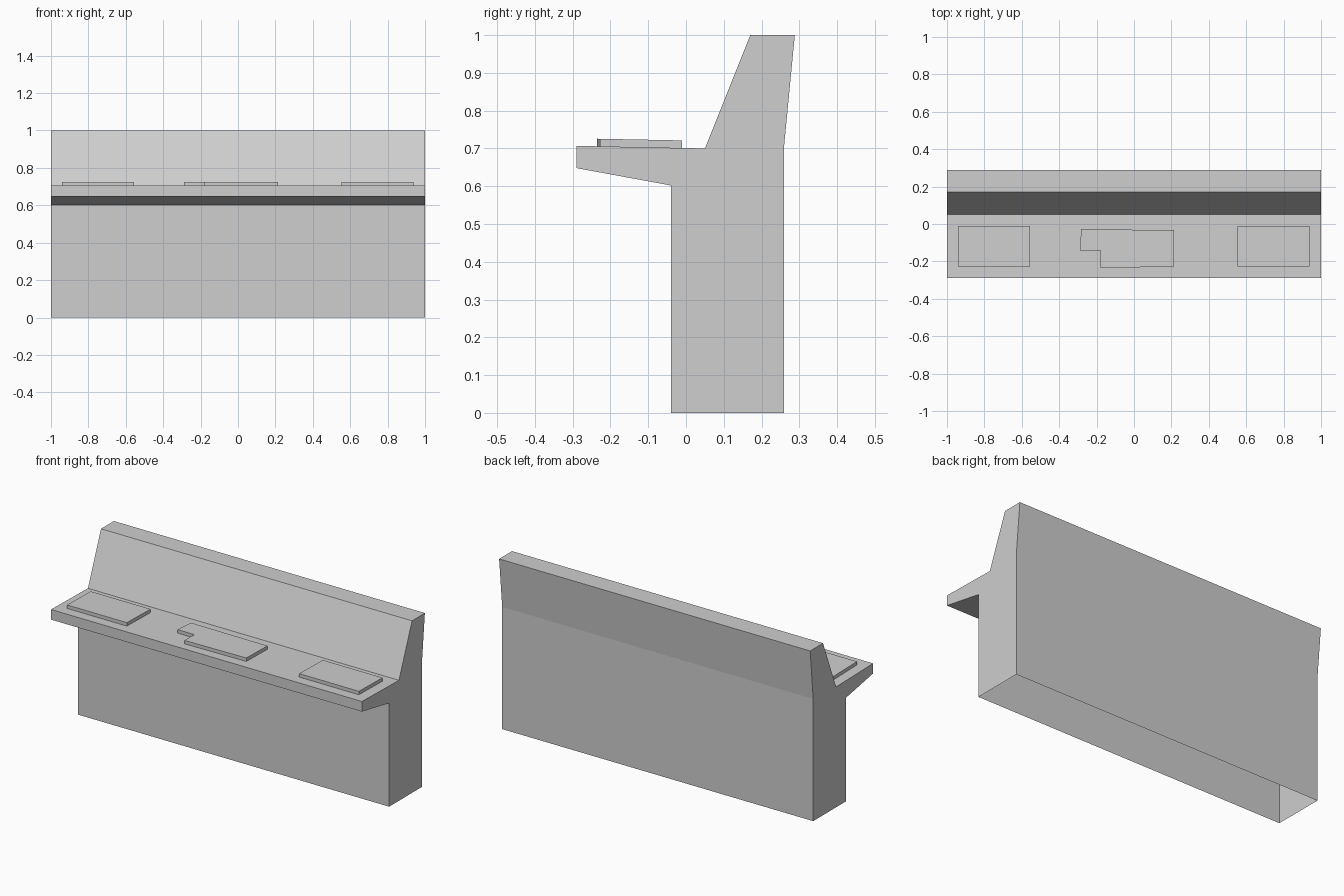
import bpy, bmesh

cube = bpy.data.objects.get("Cube")
if cube:
    bpy.data.objects.remove(cube, do_unlink=True)

# One plain grey for everything
grey = bpy.data.materials.new("light grey")
grey.use_nodes = True
colour = (0.62, 0.62, 0.62, 1)
grey.diffuse_color = colour
grey.node_tree.nodes["Principled BSDF"].inputs["Base Color"].default_value = colour


def finish(bm, name):
    mesh = bpy.data.meshes.new(name)
    bm.to_mesh(mesh)
    bm.free()
    mesh.materials.append(grey)
    obj = bpy.data.objects.new(name, mesh)
    bpy.context.collection.objects.link(obj)
    return obj


def shelf_z(y):
    """Height of the gently sloping shelf top."""
    return 0.701 - 0.02 * y


# Console body: side profile swept along x, open underneath
profile = [(-0.04, 0), (-0.04, 0.602), (-0.29, 0.648), (-0.29, shelf_z(-0.29)),
           (0.05, shelf_z(0.05)), (0.17, 1), (0.288, 1), (0.26, 0.71), (0.26, 0)]
bm = bmesh.new()
ends = [[bm.verts.new((x, y, z)) for y, z in profile] for x in (-1, 1)]
for end in ends:
    bm.faces.new(end)
for i in range(len(profile) - 1):
    bm.faces.new((ends[0][i], ends[0][i + 1], ends[1][i + 1], ends[1][i]))
bmesh.ops.recalc_face_normals(bm, faces=bm.faces)
finish(bm, "console_body")


# Raised control panels with bevelled rims
def panel(name, outline, rim=0.01, height=0.02):
    bm = bmesh.new()
    top = bm.faces.new([bm.verts.new((x, y, shelf_z(y))) for x, y in outline])
    bmesh.ops.inset_individual(bm, faces=[top], thickness=rim, use_even_offset=True)
    for v in top.verts:
        v.co.z = shelf_z(v.co.y) + height
    finish(bm, name)


def rectangle(x0, x1, y0, y1):
    return [(x0, y0), (x1, y0), (x1, y1), (x0, y1)]


panel("right_panel", rectangle(-0.94, -0.555, -0.228, -0.01))
panel("left_panel", rectangle(0.553, 0.937, -0.228, -0.01))
panel("middle_panel", [(-0.18, -0.235), (0.213, -0.228), (0.213, -0.033),
                       (-0.283, -0.028), (-0.288, -0.143), (-0.18, -0.143)])
